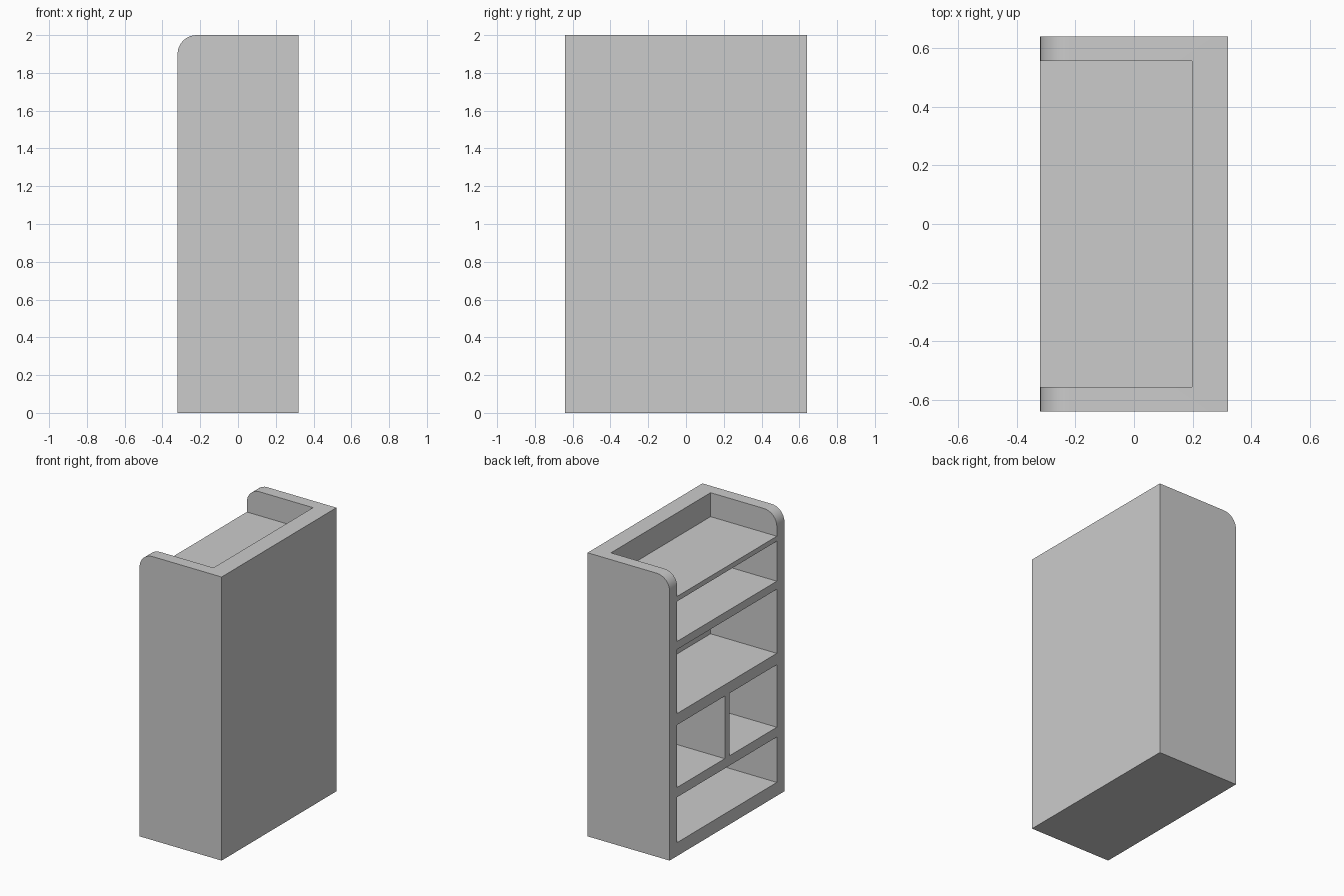
import bpy, bmesh
from math import sin, cos, pi

if "Cube" in bpy.data.objects:
    bpy.data.objects.remove(bpy.data.objects["Cube"])

HALF_D, HALF_W, H = 0.32, 0.64, 2.0   # depth along x, width along y, height
R, STEPS = 0.10, 8                    # rounded top front corner
BACK_X, INNER_Y, DIV = 0.197, 0.555, 0.025


def make_object(name, bm):
    bmesh.ops.recalc_face_normals(bm, faces=bm.faces)
    mesh = bpy.data.meshes.new(name)
    bm.to_mesh(mesh)
    bm.free()
    obj = bpy.data.objects.new(name, mesh)
    bpy.context.collection.objects.link(obj)
    return obj


def add_box(bm, x0, x1, y0, y1, z0, z1):
    for v in bmesh.ops.create_cube(bm, size=1)["verts"]:
        v.co = (x1 if v.co.x > 0 else x0,
                y1 if v.co.y > 0 else y0,
                z1 if v.co.z > 0 else z0)


# Carcass: side profile with a rounded corner, extruded across the width
profile = [(-HALF_D, 0), (HALF_D, 0), (HALF_D, H)]
for i in range(STEPS + 1):
    a = pi / 2 + i * pi / 2 / STEPS
    profile.append((-HALF_D + R + R * cos(a), H - R + R * sin(a)))
bm = bmesh.new()
face = bm.faces.new([bm.verts.new((x, -HALF_W, z)) for x, z in profile])
side = bmesh.ops.extrude_face_region(bm, geom=[face])["geom"]
bmesh.ops.translate(bm, vec=(0, 2 * HALF_W, 0),
                    verts=[g for g in side if isinstance(g, bmesh.types.BMVert)])
bookcase = make_object("bookcase", bm)

# Compartments between the shelves: (z0, z1, has a central divider)
compartments = [(0.095, 0.415, False), (0.484, 0.925, True),
                (1.005, 1.457, False), (1.514, 1.796, False),
                (1.831, H + 0.2, False)]
bm = bmesh.new()
for z0, z1, divided in compartments:
    spans = [(-INNER_Y, -DIV), (DIV, INNER_Y)] if divided else [(-INNER_Y, INNER_Y)]
    for y0, y1 in spans:
        add_box(bm, -HALF_D - 0.2, BACK_X, y0, y1, z0, z1)
cutter = make_object("compartment_cutter", bm)
cutter.hide_render = True

# Hollow out the carcass, leaving shelves, divider and back panel
mod = bookcase.modifiers.new("compartments", 'BOOLEAN')
mod.operation = 'DIFFERENCE'
mod.solver = 'EXACT'
mod.object = cutter
bpy.context.view_layer.objects.active = bookcase
bookcase.select_set(True)
bpy.ops.object.modifier_apply(modifier=mod.name)
bpy.data.objects.remove(cutter, do_unlink=True)

# Smooth only the rounded corners
bpy.ops.object.shade_smooth_by_angle()
